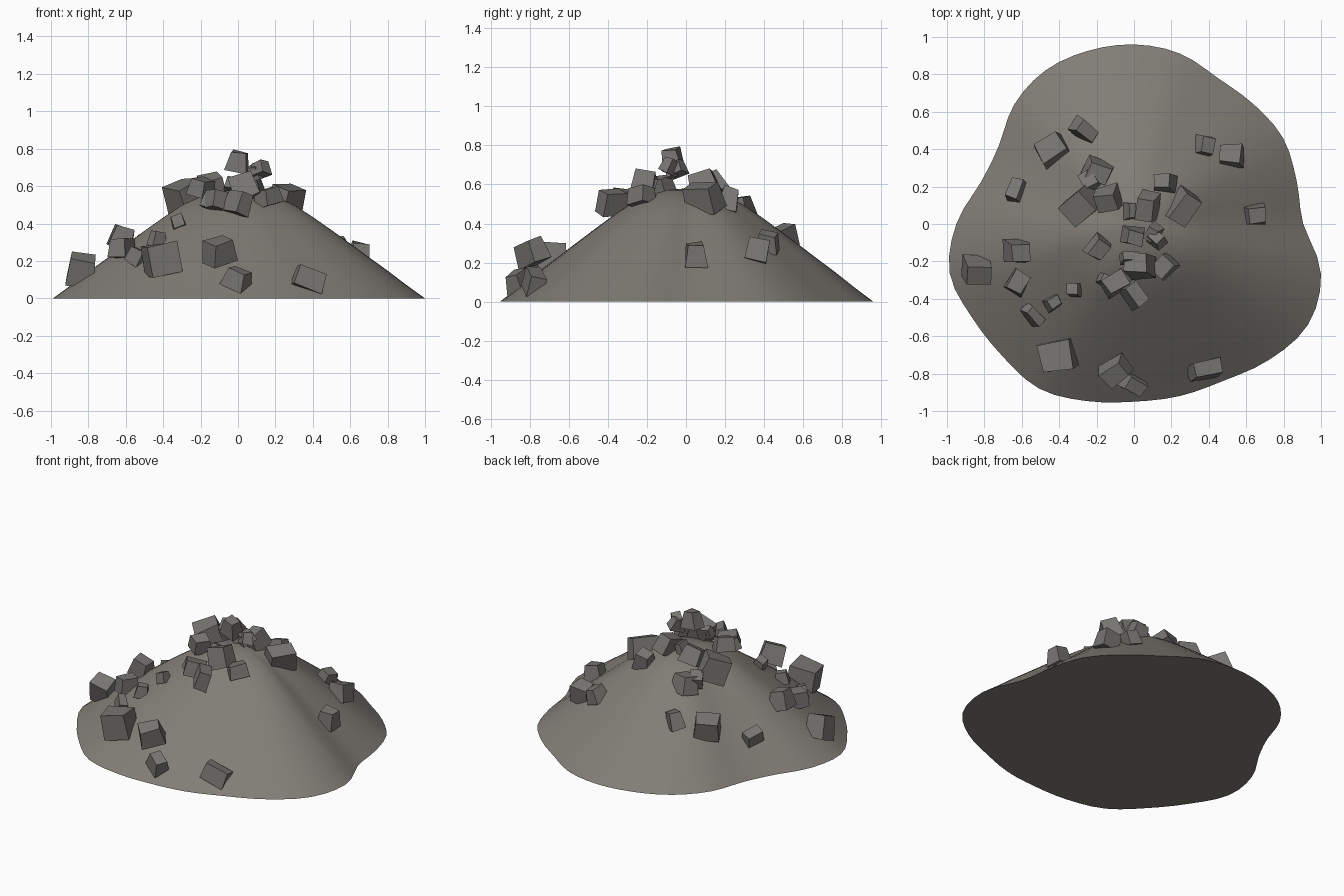
import bpy
import bmesh
import math
import random
from mathutils import Euler, Vector

random.seed(7)
cube = bpy.data.objects.get("Cube")
if cube:
    bpy.data.objects.remove(cube)


def make_material(name, colour):
    mat = bpy.data.materials.new(name)
    mat.use_nodes = True
    mat.diffuse_color = (*colour, 1)
    shader = mat.node_tree.nodes["Principled BSDF"]
    shader.inputs["Base Color"].default_value = (*colour, 1)
    shader.inputs["Roughness"].default_value = 0.9
    return mat


def make_object(name, bm, material):
    bmesh.ops.recalc_face_normals(bm, faces=bm.faces)
    mesh = bpy.data.meshes.new(name)
    bm.to_mesh(mesh)
    bm.free()
    mesh.materials.append(material)
    obj = bpy.data.objects.new(name, mesh)
    bpy.context.collection.objects.link(obj)
    return obj


earth = make_material("warm grey earth", (0.22, 0.206, 0.182))
stone = make_material("grey stone", (0.188, 0.182, 0.168))

# Mound outline: radius every 15 degrees, counter-clockwise from +x
OUTLINE = [0.905, 0.9, 0.92, 0.905, 0.9, 0.944, 0.96, 0.958, 0.948, 0.905, 0.835, 0.85,
           0.95, 1.02, 1.0, 0.997, 1.016, 0.98, 0.95, 0.952, 0.966, 1.025, 1.075, 1.035]
# Mound height from the summit to the rim in equal steps
SLOPE = [0.58, 0.572, 0.545, 0.5, 0.435, 0.365, 0.293, 0.22, 0.148, 0.072, 0]


def rim_radius(angle):
    """Smooth closed curve through the outline radii."""
    count = len(OUTLINE)
    place = (angle / math.tau) % 1 * count
    i = int(place)
    u = place - i
    a, b, c, d = (OUTLINE[(i + k) % count] for k in (-1, 0, 1, 2))
    return b + u / 2 * (c - a + u * (2 * a - 5 * b + 4 * c - d + u * (3 * (b - c) + d - a)))


def mound_height(x, y):
    t = min(math.hypot(x, y) / rim_radius(math.atan2(y, x)), 1) * (len(SLOPE) - 1)
    i = min(int(t), len(SLOPE) - 2)
    return SLOPE[i] + (SLOPE[i + 1] - SLOPE[i]) * (t - i)


# Mound: scaled rings of the outline, closed by a summit fan and a flat base
bm = bmesh.new()
segments = 72
rings = []
for step, height in enumerate(SLOPE[1:], 1):
    ring = []
    for k in range(segments):
        angle = math.tau * k / segments
        r = rim_radius(angle) * step / (len(SLOPE) - 1)
        ring.append(bm.verts.new((r * math.cos(angle), r * math.sin(angle), height)))
    rings.append(ring)
summit = bm.verts.new((0, 0, SLOPE[0]))
for k in range(segments):
    n = (k + 1) % segments
    bm.faces.new((summit, rings[0][k], rings[0][n]))
    for inner, outer in zip(rings, rings[1:]):
        bm.faces.new((inner[k], outer[k], outer[n], inner[n]))
bm.faces.new(rings[-1])
mound = make_object("mound", bm, earth)
bpy.context.view_layer.objects.active = mound
mound.select_set(True)
bpy.ops.object.shade_smooth_by_angle(angle=math.radians(30))
mound.select_set(False)


def add_block(name, x, y, z, length, width, yaw):
    """Rough six-sided block, tapered, skewed and tilted a little."""
    bm = bmesh.new()
    bmesh.ops.create_cube(bm, size=1)
    size = Vector((length, width, (length + width) / 2 * random.uniform(0.85, 1.05)))
    taper = random.uniform(0.72, 1)
    for v in bm.verts:
        if v.co.z > 0:
            v.co.x *= taper
            v.co.y *= taper
        v.co = v.co * size
        v.co += Vector([random.uniform(-0.06, 0.06) * width for _ in range(3)])
    tilt = Euler((random.uniform(-0.4, 0.4), random.uniform(-0.4, 0.4), math.radians(yaw)))
    bmesh.ops.rotate(bm, matrix=tilt.to_matrix(), verts=bm.verts)
    block = make_object(name, bm, stone)
    block.location = (x, y, z)


# Blocks resting on the slope, in hundredths: x, y, length, width, yaw
SLOPE_BLOCKS = [
    (-26, 50, 14, 9, -40), (-44, 40, 16, 13, 30), (-63, 18, 12, 8, 70),
    (38, 42, 11, 9, 80), (52, 37, 13, 11, 0), (65, 5, 12, 11, 5),
    (-62, -15, 13, 13, 0), (-84, -25, 15, 13, 0), (-62, -31, 12, 10, 60),
    (-43, -42, 9, 7, 30), (-54, -49, 12, 6, -50), (-32, -35, 7, 7, 0),
    (-41, -70, 17, 16, 10), (0, -86, 13, 10, -30), (38, -78, 16, 8, 10)]
for x, y, length, width, yaw in SLOPE_BLOCKS:
    x, y, length, width = (value / 100 for value in (x, y, length, width))
    z = mound_height(x, y) + 0.38 * width
    add_block("slope_block", x, y, z, length, width, yaw)

# Blocks heaped on the summit, in hundredths: x, y, z, length, width, yaw
SUMMIT_BLOCKS = [
    (-19, 28, 48, 14, 11, -25), (-24, 23, 50, 10, 8, -60), (-28, 10, 54, 16, 15, 40),
    (-14, 13, 60, 13, 12, 10), (-2, 7, 60, 9, 5, 90), (7, 9, 60, 14, 11, 80),
    (16, 22, 52, 12, 11, 0), (26, 9, 53, 17, 11, 55), (0, -7, 73, 12, 10, -10),
    (10, -5, 68, 10, 7, 60), (12, -8, 69, 9, 7, -40), (-19, -13, 59, 12, 10, 55),
    (-2, -18, 61, 10, 6, 0), (3, -22, 59, 14, 12, 0), (16, -23, 54, 12, 10, 45),
    (-10, -32, 52, 13, 9, 30), (-15, -30, 52, 8, 6, -30), (0, -38, 51, 15, 9, -55)]
for x, y, z, length, width, yaw in SUMMIT_BLOCKS:
    add_block("summit_block", x / 100, y / 100, z / 100, length / 100, width / 100, yaw)

# Loose block perched above the front edge
add_block("perched_block", -0.1, -0.79, 0.25, 0.15, 0.11, 35)
